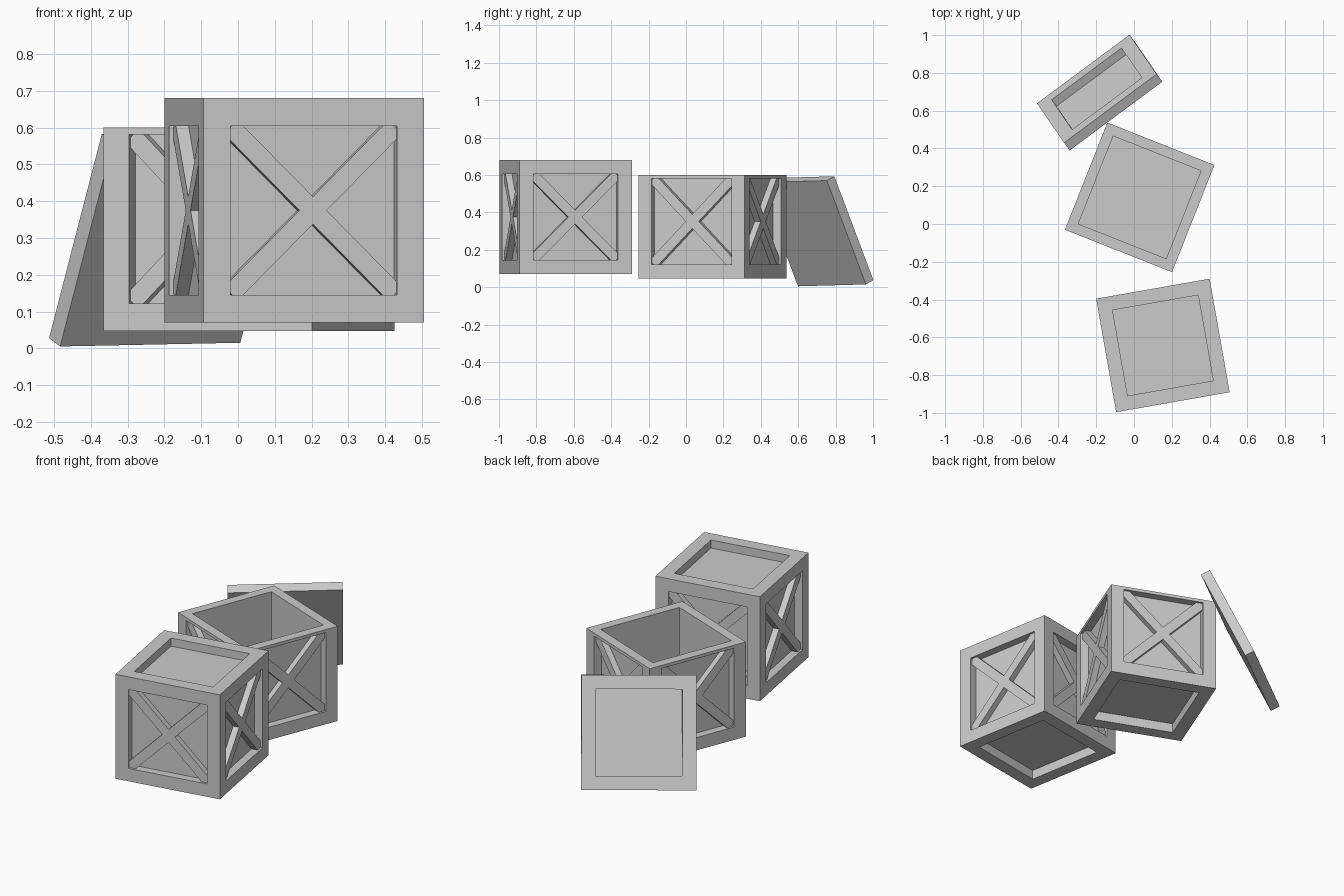
import bpy, bmesh
from math import radians, sin, cos, pi
from mathutils import Matrix, Vector

if "Cube" in bpy.data.objects:
    bpy.data.objects.remove(bpy.data.objects["Cube"])

S = 0.61        # crate side
FRAME = 0.075   # frame width around each panel
DEPTH = 0.047   # panel recess
BAR_W = 0.053   # cross brace width
BAR_IN = 0.012  # brace face set back from frame face


def finish(bm, name, matrix):
    bmesh.ops.recalc_face_normals(bm, faces=bm.faces[:])
    mesh = bpy.data.meshes.new(name)
    bm.to_mesh(mesh)
    bm.free()
    ob = bpy.data.objects.new(name, mesh)
    bpy.context.scene.collection.objects.link(ob)
    ob.matrix_world = matrix
    return ob


def box(bm, size, matrix=Matrix()):
    bmesh.ops.create_cube(bm, size=1.0, matrix=matrix @ Matrix.Diagonal((*size, 1)))


def push_in(bm, face, depth):
    bm.normal_update()
    n = face.normal.copy()
    new = bmesh.ops.extrude_discrete_faces(bm, faces=[face])['faces'][0]
    bmesh.ops.translate(bm, verts=new.verts[:], vec=-n * depth)


def recess(bm, face, margin, depth):
    bmesh.ops.inset_individual(bm, faces=[face], thickness=margin,
                               depth=0, use_even_offset=True)
    push_in(bm, face, depth)


def crate(name, location, angle, open_height=None):
    place = Matrix.Translation(location) @ Matrix.Rotation(angle, 4, 'Z')

    # framed body with recessed panels, base at local z = 0
    bm = bmesh.new()
    box(bm, (S, S, S), Matrix.Translation((0, 0, S / 2)))
    bm.normal_update()
    for f in bm.faces[:]:
        if open_height and f.normal.z > 0.5:
            continue
        recess(bm, f, FRAME, 0.055 if f.normal.z < -0.5 else DEPTH)

    # open crate: slice off the top and hollow the inside
    if open_height:
        bmesh.ops.bisect_plane(bm, geom=bm.verts[:] + bm.edges[:] + bm.faces[:],
                               plane_co=(0, 0, open_height), plane_no=(0, 0, 1),
                               clear_outer=True)
        rim = [e for e in bm.edges if e.is_boundary]
        top = bmesh.ops.contextual_create(bm, geom=rim)['faces'][0]
        bm.normal_update()
        if top.normal.z < 0:
            top.normal_flip()
        recess(bm, top, 0.055, open_height - 0.063)
    finish(bm, name + "_body", place)

    # crossed braces on the four sides
    bm = bmesh.new()
    thick = DEPTH - BAR_IN + 0.003
    for k in range(4):
        side = Matrix.Translation((0, 0, S / 2)) @ Matrix.Rotation(k * pi / 2, 4, 'Z')
        side = side @ Matrix.Translation((0, -S / 2 + BAR_IN + thick / 2, 0))
        for a in (pi / 4, -pi / 4):
            box(bm, (0.64, thick, BAR_W), side @ Matrix.Rotation(a, 4, 'Y'))
    finish(bm, name + "_braces", place)


crate("closed_crate", (0.153, -0.643, 0.07), radians(10))
crate("open_crate", (0.03, 0.141, 0.047), radians(-21.6), open_height=0.553)

# loose lid leaning against the open crate
turn, lean = radians(37), radians(65.5)
u = Vector((cos(turn), sin(turn), 0.02)).normalized()
h = Vector((-sin(turn), cos(turn), 0))
n = h * sin(lean) + Vector((0, 0, cos(lean)))
x = -(u - n * u.dot(n)).normalized()
y = n.cross(x)
rot = Matrix((x, y, n)).transposed().to_4x4()
bm = bmesh.new()
box(bm, (S, S, 0.055))
bm.normal_update()
recess(bm, next(f for f in bm.faces if f.normal.z > 0.5), FRAME, DEPTH)
finish(bm, "loose_lid", Matrix.Translation((-0.182, 0.696, 0.299)) @ rot)
